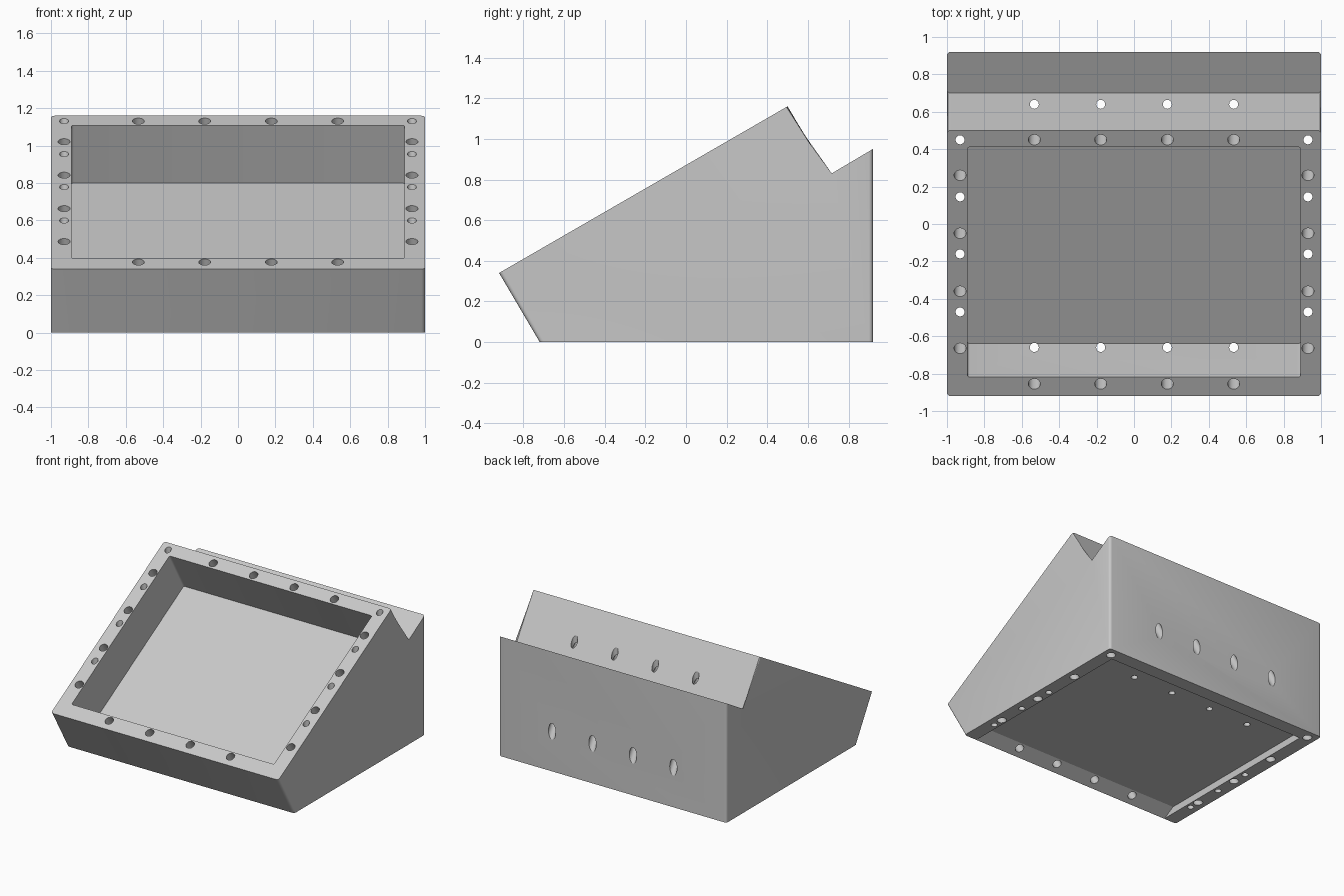
import bpy, bmesh, math
from mathutils import Matrix

if "Cube" in bpy.data.objects:
    bpy.data.objects.remove(bpy.data.objects["Cube"])

TILT = math.radians(30)
SLOPE = math.tan(TILT)

grey = bpy.data.materials.new("plain grey")
grey.use_nodes = True
grey.diffuse_color = (0.58, 0.58, 0.58, 1)
grey.node_tree.nodes["Principled BSDF"].inputs["Base Color"].default_value = (0.58, 0.58, 0.58, 1)


def add_object(name, bm):
    bmesh.ops.recalc_face_normals(bm, faces=bm.faces)
    mesh = bpy.data.meshes.new(name)
    bm.to_mesh(mesh)
    bm.free()
    ob = bpy.data.objects.new(name, mesh)
    bpy.context.collection.objects.link(ob)
    return ob


def prism(name, profile, half, rounded=(), radius=0.02):
    """Extrude a side profile across x, rounding the end edges of chosen sides."""
    bm = bmesh.new()
    left, right = ([bm.verts.new((x, y, z)) for y, z in profile] for x in (-half, half))
    bm.faces.new(left)
    bm.faces.new(right)
    n = len(profile)
    for i in range(n):
        j = (i + 1) % n
        bm.faces.new((left[i], left[j], right[j], right[i]))
    edges = [bm.edges.get((row[i], row[(i + 1) % n])) for i in rounded for row in (left, right)]
    if edges:
        bmesh.ops.bevel(bm, geom=edges, offset=radius, segments=4, profile=0.5, affect='EDGES')
    return add_object(name, bm)


def drills(name, spots, radius, length, angle):
    """Rods whose upper ends sit just above each spot."""
    bm = bmesh.new()
    turn = Matrix.Rotation(angle, 4, 'X')
    for x, y, z in spots:
        place = Matrix.Translation((x, y, z)) @ turn @ Matrix.Translation((0, 0, 0.1 - length / 2))
        bmesh.ops.create_cone(bm, cap_ends=True, segments=32, radius1=radius, radius2=radius,
                              depth=length, matrix=place)
    return add_object(name, bm)


def on_slope(y):
    return 0.34 + (y + 0.92) * SLOPE


# Wedge body with a tilted face and a notch behind it
body = prism("tilted_housing",
             [(-0.72, 0), (-0.92, 0.34), (0.5, 1.16), (0.7, 0.82), (0.92, 0.95), (0.92, 0)],
             1.0, rounded=(0, 2, 4))

# Tilted tray and shallow underside recess
tray = prism("tray_cutter",
             [(-0.87, 0.487), (-0.64, 0.09), (0.59, 0.80), (0.36, 1.197)],
             0.89, rounded=(0, 2), radius=0.012)
recess = prism("recess_cutter",
               [(-0.80, -0.05), (-0.715, 0), (-0.62, 0.055), (0.81, 0.055), (0.81, -0.05)], 0.89)

# Screw holes square to the tilted face, and upright holes
row_x = (-0.533, -0.178, 0.178, 0.533)
side_x = (-0.93, 0.93)
tilted = [(x, y, on_slope(y)) for y in (0.45, -0.855) for x in row_x]
tilted += [(x, y, on_slope(y)) for y in (0.26, -0.05, -0.36, -0.665) for x in side_x]
upright = [(x, y, 1.3) for y in (0.64, -0.66) for x in row_x]
upright += [(x, y, 1.3) for y in (0.45, 0.145, -0.16, -0.47) for x in side_x]
cutters = [tray, recess,
           drills("tilted_drills", tilted, 0.032, 1.6, TILT),
           drills("upright_drills", upright, 0.024, 1.7, 0)]

for cutter in cutters:
    cut = body.modifiers.new(cutter.name, 'BOOLEAN')
    cut.operation = 'DIFFERENCE'
    cut.solver = 'EXACT'
    cut.object = cutter
    cutter.hide_render = True

# Keep the finished cut shape and discard the cutters
bpy.context.view_layer.update()
solid = bpy.data.meshes.new_from_object(body.evaluated_get(bpy.context.evaluated_depsgraph_get()))
body.modifiers.clear()
body.data = solid
for cutter in cutters:
    bpy.data.objects.remove(cutter)

solid.materials.clear()
solid.materials.append(grey)
for ob in bpy.context.selected_objects:
    ob.select_set(False)
body.select_set(True)
bpy.context.view_layer.objects.active = body
bpy.ops.object.shade_smooth_by_angle(angle=math.radians(29))
